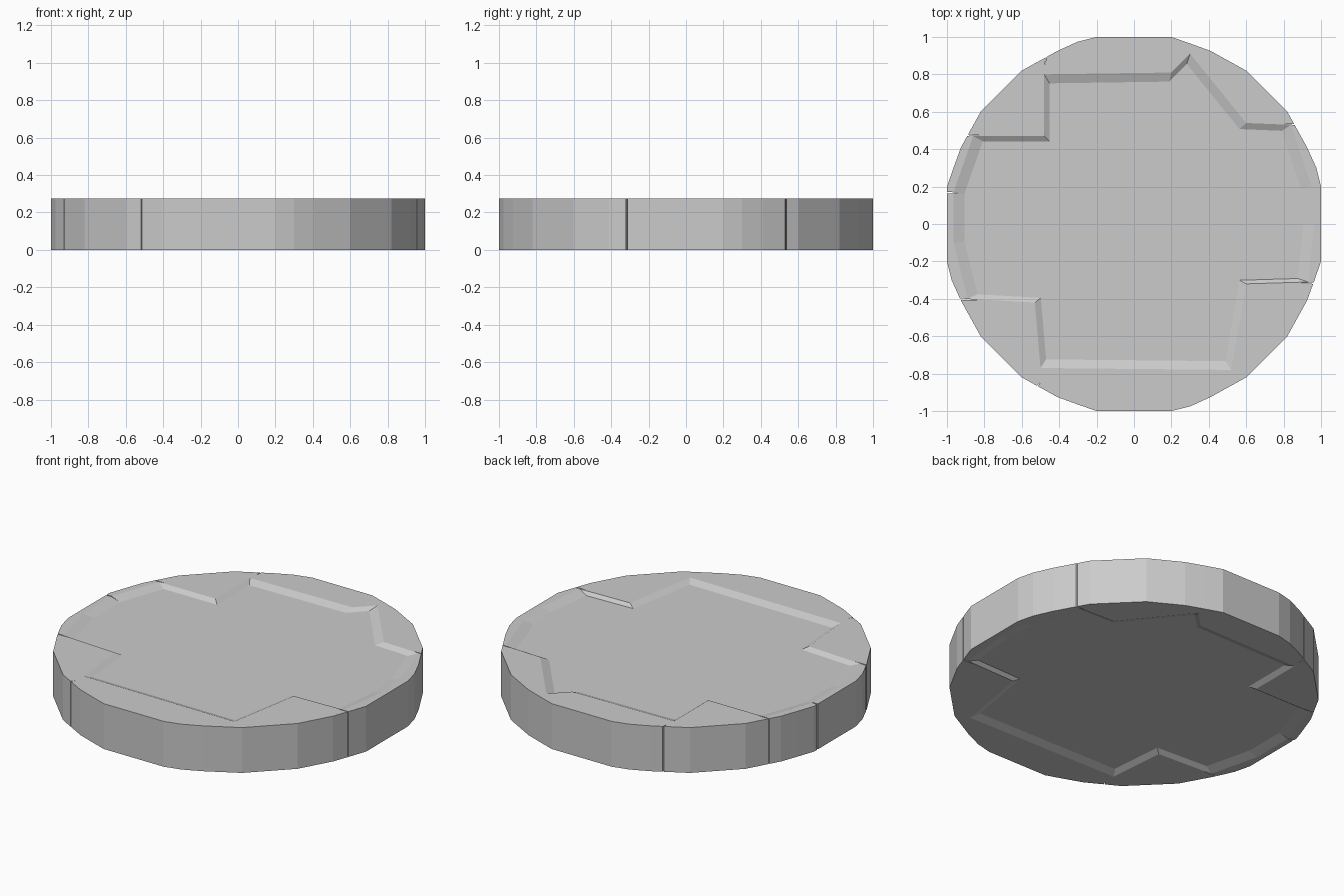
import bpy, bmesh
from mathutils import Vector

if "Cube" in bpy.data.objects:
    bpy.data.objects.remove(bpy.data.objects["Cube"])

H, DEPTH = 0.275, 0.018

# Rounded outline of the slab: one quadrant rotated four times
quad = [(1, 0.2), (0.975, 0.3), (0.925, 0.41), (0.82, 0.6), (0.6, 0.82),
        (0.41, 0.925), (0.3, 0.965), (0.2, 1)]
outline = []
for k in range(4):
    for x, y in quad:
        for _ in range(k):
            x, y = -y, x
        outline.append((x, y))

# Worn hollow left between the raised edge blocks
hollow = [(-0.5, -0.77), (0.52, -0.78), (0.6, -0.32), (0.93, -0.31),
          (0.965, 0.0), (0.95, 0.2), (0.84, 0.53), (0.6, 0.54), (0.3, 0.91),
          (0.2, 0.81), (-0.48, 0.8), (-0.48, 0.47), (-0.86, 0.47),
          (-0.965, 0.17), (-0.965, -0.1), (-0.89, -0.4), (-0.53, -0.42)]

bm = bmesh.new()


def loop(points, z):
    vs = [bm.verts.new((x, y, z)) for x, y in points]
    return vs, [bm.edges.new((vs[i - 1], vs[i])) for i in range(len(vs))]


def band(a, b):
    for i in range(len(a)):
        bm.faces.new((a[i - 1], a[i], b[i], b[i - 1]))


def worn_face(z, sign):
    outer, oe = loop(outline, z)
    lip, le = loop(hollow, z)
    bmesh.ops.triangle_fill(bm, edges=oe + le, use_beauty=True,
                            normal=(0, 0, sign))
    floor, fe = loop([(x * 0.94, y * 0.94) for x, y in hollow], z - sign * DEPTH)
    band(lip, floor)
    bmesh.ops.triangle_fill(bm, edges=fe, use_beauty=True, normal=(0, 0, sign))
    return outer


# Stone slab with worn top and bottom
band(worn_face(0, -1), worn_face(H, 1))
bmesh.ops.recalc_face_normals(bm, faces=bm.faces)
mesh = bpy.data.meshes.new("stone_slab")
bm.to_mesh(mesh)
bm.free()
slab = bpy.data.objects.new("stone_slab", mesh)
bpy.context.collection.objects.link(slab)

# Narrow cracks where the edge blocks meet: inner end, outer end
cracks = [((-0.5, -0.845), (-0.54, -0.9)), ((-0.84, -0.405), (-0.99, -0.4)),
          ((-0.92, 0.165), (-1.05, 0.17)), ((-0.82, 0.475), (-0.96, 0.475)),
          ((-0.475, 0.85), (-0.465, 0.96)), ((0.79, 0.535), (0.94, 0.53)),
          ((0.88, -0.318), (1.03, -0.314))]
cb = bmesh.new()
for a, b in cracks:
    a, b = Vector((*a, 0)), Vector((*b, 0))
    d = (b - a).normalized()
    n = Vector((-d.y, d.x, 0)) * 0.007
    # each crack tapers to a point inside the slab
    ring = [[cb.verts.new(p + Vector((0, 0, z))) for p in (a, b - n, b + n)]
            for z in (-0.1, H + 0.1)]
    cb.faces.new(ring[0][::-1])
    cb.faces.new(ring[1])
    for i in range(3):
        cb.faces.new((ring[0][i - 1], ring[0][i], ring[1][i], ring[1][i - 1]))
bmesh.ops.recalc_face_normals(cb, faces=cb.faces)
cmesh = bpy.data.meshes.new("crack_cutter")
cb.to_mesh(cmesh)
cb.free()
cutter = bpy.data.objects.new("crack_cutter", cmesh)
bpy.context.collection.objects.link(cutter)
cutter.hide_render = True
cutter.hide_viewport = False
cutter.display_type = 'WIRE'

mod = slab.modifiers.new("cracks", 'BOOLEAN')
mod.operation = 'DIFFERENCE'
mod.solver = 'EXACT'
mod.object = cutter
